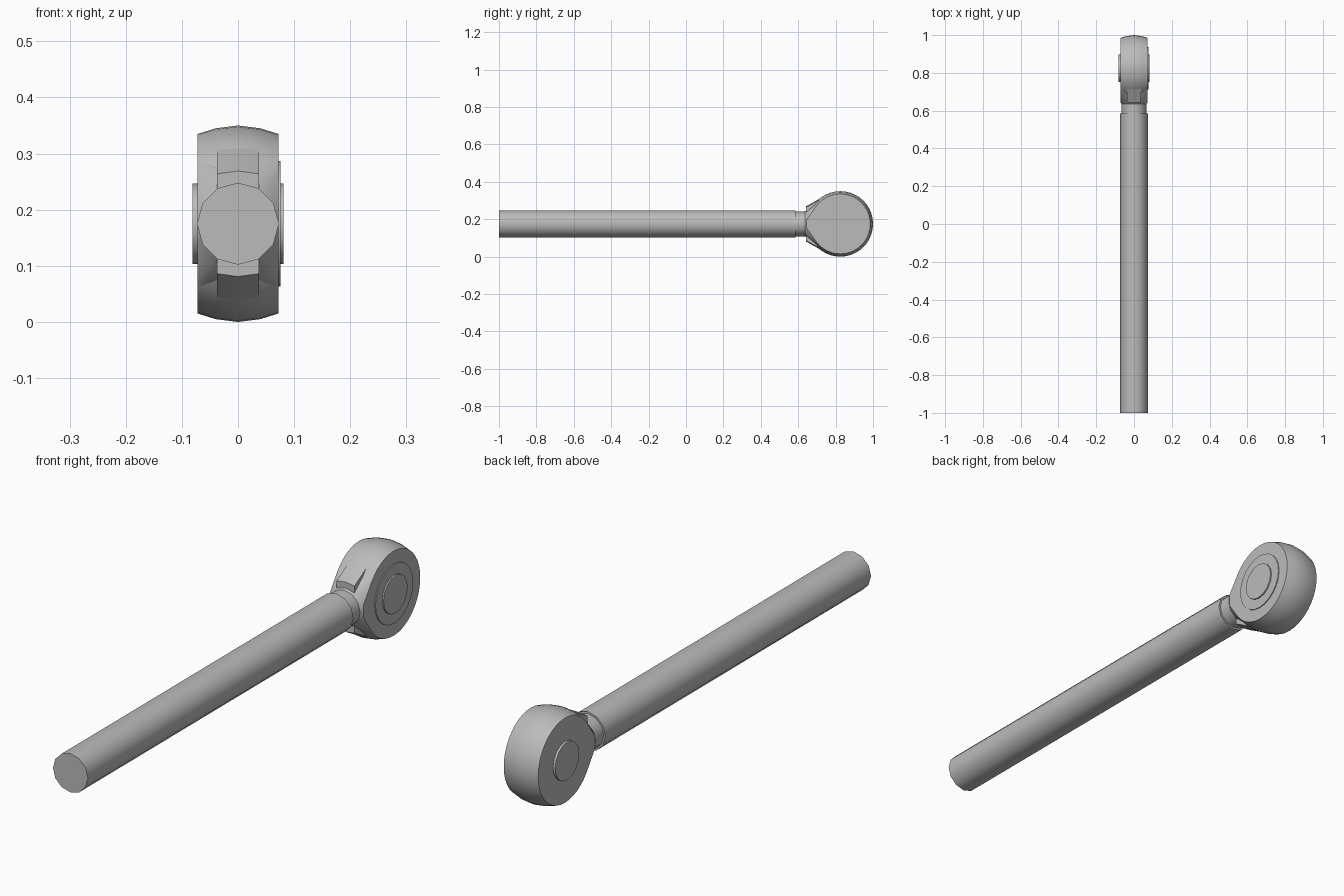
import bpy, bmesh
from math import cos, sin, pi, radians
from mathutils import Vector

if "Cube" in bpy.data.objects:
    bpy.data.objects.remove(bpy.data.objects["Cube"], do_unlink=True)

GREY = (0.5, 0.5, 0.5, 1)
steel = bpy.data.materials.new("grey steel")
steel.use_nodes = True
steel.diffuse_color = GREY
steel.node_tree.nodes["Principled BSDF"].inputs["Base Color"].default_value = GREY

AXIS_Z = 0.175      # height of the rod and eye centre
EYE_Y = 0.825       # eye centre along the rod
FACE_X, FACE_R = 0.072, 0.16


def finish(name, bm, angle=35):
    bmesh.ops.recalc_face_normals(bm, faces=bm.faces)
    mesh = bpy.data.meshes.new(name)
    bm.to_mesh(mesh)
    bm.free()
    mesh.materials.append(steel)
    obj = bpy.data.objects.new(name, mesh)
    bpy.context.collection.objects.link(obj)
    bpy.ops.object.select_all(action='DESELECT')
    obj.select_set(True)
    bpy.context.view_layer.objects.active = obj
    bpy.ops.object.shade_smooth_by_angle(angle=radians(angle))
    return obj


def circle(along, pos, r, n):
    """Points of a circle around the rod axis (y) or the eye axis (x)."""
    turns = [2 * pi * i / n for i in range(n)]
    if along == 'y':
        return [Vector((r * sin(a), pos, AXIS_Z + r * cos(a))) for a in turns]
    return [Vector((pos, EYE_Y + r * sin(a), AXIS_Z + r * cos(a))) for a in turns]


def lathe(name, along, profile, n, capped=True):
    bm = bmesh.new()
    rings = [[bm.verts.new(p) for p in circle(along, pos, r, n)] for pos, r in profile]
    for a, b in zip(rings, rings[1:]):
        for i in range(n):
            j = (i + 1) % n
            bm.faces.new((a[i], a[j], b[j], b[i]))
    if capped:
        bm.faces.new(rings[0])
        bm.faces.new(rings[-1])
    return finish(name, bm)


# Rod and the slimmer neck behind it
lathe("rod", 'y', [(-1, 0.073), (0.585, 0.073)], 12)
lathe("neck", 'y', [(0.57, 0.066), (0.65, 0.066)], 12)

# Rounded outer band of the eye
lathe("eye_band", 'x', [(-FACE_X, FACE_R), (-0.04, 0.17), (0, 0.175),
                        (0.04, 0.17), (FACE_X, FACE_R)], 40, capped=False)

# Flat-sided body of the eye, drawn out to the neck
bm = bmesh.new()
points = circle('y', 0.635, 0.066, 12)
for side in (-1, 1):
    points += circle('x', side * FACE_X, FACE_R, 40)
    points += [Vector((side * FACE_X, 0.645, AXIS_Z + dz)) for dz in (-0.022, 0.022)]
for p in points:
    bm.verts.new(p)
bmesh.ops.convex_hull(bm, input=bm.verts)
bmesh.ops.dissolve_limit(bm, angle_limit=0.01, verts=bm.verts, edges=bm.edges)
finish("eye_body", bm, 25)

# Wedge blocks above and below the neck
for label, s in (("upper", 1), ("lower", -1)):
    bm = bmesh.new()
    sections = []
    for x, drop in ((-0.037, 0.005), (0, 0), (0.037, 0.005)):
        outline = [(0.642, 0.05), (0.642, 0.094 - drop), (0.72, 0.138 - drop), (0.76, 0.05)]
        sections.append([bm.verts.new((x, y, AXIS_Z + s * h)) for y, h in outline])
    for a, b in zip(sections, sections[1:]):
        for i in range(4):
            j = (i + 1) % 4
            bm.faces.new((a[i], a[j], b[j], b[i]))
    bm.faces.new(sections[0])
    bm.faces.new(sections[-1])
    finish(label + "_wedge", bm, 25)

# Bearing ball ends on both sides and the race on the left
lathe("bearing_boss", 'x', [(-0.081, 0.072), (0.081, 0.072)], 16)
lathe("bearing_race", 'x', [(0.06, 0.112), (0.0755, 0.112)], 24)
